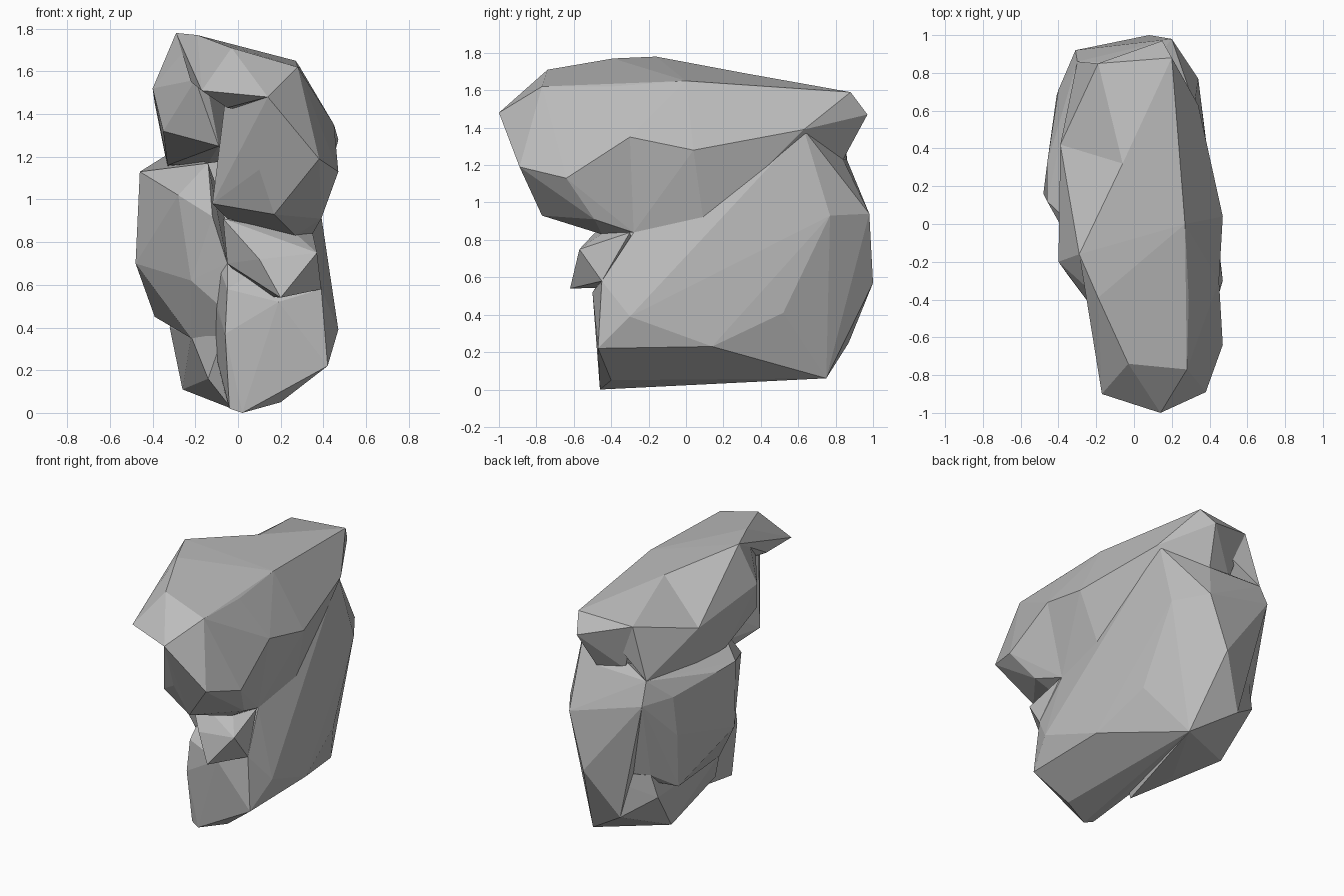
import bpy
import bmesh
from mathutils import Vector

default_cube = bpy.data.objects.get("Cube")
if default_cube:
    bpy.data.objects.remove(default_cube, do_unlink=True)

# Single stone colour
stone = bpy.data.materials.new("stone grey")
stone.use_nodes = True
stone_colour = (0.5, 0.5, 0.5, 1)
stone.diffuse_color = stone_colour
for node in stone.node_tree.nodes:
    if node.type == "BSDF_PRINCIPLED":
        node.inputs["Base Color"].default_value = stone_colour


def chiselled_block(name, corners):
    """Make a flat-sided block around its corners, given in hundredths."""
    bm = bmesh.new()
    for corner in corners:
        bm.verts.new(Vector(corner) / 100)
    hull = bmesh.ops.convex_hull(bm, input=bm.verts)
    spare = [item for item in hull["geom_interior"]
             if isinstance(item, bmesh.types.BMVert)]
    bmesh.ops.delete(bm, geom=spare, context="VERTS")
    bmesh.ops.recalc_face_normals(bm, faces=bm.faces)
    mesh = bpy.data.meshes.new(name)
    bm.to_mesh(mesh)
    bm.free()
    mesh.materials.append(stone)
    block = bpy.data.objects.new(name, mesh)
    bpy.context.collection.objects.link(block)
    return block


# Front half of the overhanging upper mass
upper_front = chiselled_block("rock", [
    (-3, -74, 171), (28, -77, 162), (29, -40, 162), (14, -100, 148),
    (38, -89, 119), (47, -64, 113), (45, -30, 135), (17, -77, 93),
    (39, -49, 91), (35, -28, 84), (27, -45, 83), (-12, -63, 98),
    (10, -84, 114), (-3, -75, 136), (-5, -40, 91), (10, 20, 150),
    (5, 20, 100)])

# Rear half of the upper mass
upper_rear = chiselled_block("upper_rear", [
    (29, -40, 162), (45, -30, 135), (35, -28, 84), (47, 4, 128),
    (36, 10, 86), (34, 63, 139), (27, 0, 165), (20, 88, 159),
    (-6, 32, 169), (-19, 85, 157), (15, 97, 147),
    (9, 84, 123), (-10, 80, 124), (-5, -20, 100), (-3, -20, 165)])

# Ledge running back from the front of the top
brow = chiselled_block("brow", [
    (-17, -90, 151), (-3, -74, 171), (14, -100, 148), (28, -77, 162),
    (-19, -39, 177), (-22, -56, 155), (-5, -84, 143), (-29, -16, 178),
    (29, -40, 162), (10, -30, 140), (-6, 32, 169), (27, 0, 165)])

# Front of the crest along the top of the side
crest_front = chiselled_block("crest_front", [
    (-19, -39, 177), (-29, -16, 178), (-20, -47, 156), (-40, -20, 152),
    (-39, 42, 145), (-33, 36, 115), (-35, -27, 132), (-33, 4, 116),
    (-14, 0, 117), (-9, -48, 125), (-6, 32, 169), (-33, 28, 150),
    (10, 20, 120)])

# Back of the crest, beyond a shallow valley
crest_rear = chiselled_block("crest_rear", [
    (-6, 32, 169), (-19, 85, 157), (-39, 42, 145), (-33, 36, 115),
    (-30, 86, 123), (10, 80, 150), (10, 20, 120)])

# Swollen side below the crest
side_bulge = chiselled_block("side_bulge", [
    (-46, 32, 113), (-46, 12, 113), (-14, -18, 117), (-48, 16, 70),
    (-39, 64, 45), (-22, -5, 35), (-41, 68, 82), (-40, 71, 109),
    (-31, 92, 108), (-29, -14, 81), (-28, -20, 102), (-22, -22, 62),
    (-12, -32, 92), (-5, -32, 70), (-5, -28, 47), (-7, -18, 34),
    (-28, 78, 55), (-22, 88, 82), (-30, 86, 123), (8, 97, 57)])

# Broad lower mass, rising at the back to meet the upper one
lower_mass = chiselled_block("lower_mass", [
    (35, -28, 84), (36, 10, 86), (34, 77, 93), (32, 63, 139),
    (9, 84, 123), (-30, 86, 123), (-31, 92, 108),
    (20, 98, 94), (8, 100, 57), (47, -30, 39), (12, 82, 41),
    (36, 52, 41), (42, 14, 23), (42, -47, 22), (39, -45, 58),
    (19, -50, 52), (-5, -45, 58), (-6, -47, 37), (2, -46, 0),
    (-4, -44, 2), (20, -40, 5), (18, 75, 6), (-11, 87, 25),
    (-5, -32, 70)])

# Undercut foot beneath the swollen side
foot = chiselled_block("foot", [
    (-32, 76, 40), (-26, 53, 11), (-22, -5, 36), (-7, -20, 36),
    (-14, -12, 16), (-3, -7, 2), (-9, 27, 5), (18, 75, 6),
    (8, 98, 56), (-28, 78, 55), (-11, 87, 25)])

# Small wedge sheltered under the overhang
front_wedge = chiselled_block("front_wedge", [
    (37, -57, 75), (10, -57, 72), (20, -62, 54), (39, -45, 58),
    (14, -46, 79), (35, -30, 84), (27, -44, 84), (-7, -42, 91),
    (-5, -38, 70), (10, -20, 55)])

# Fuse all blocks into one faceted stone
rock = upper_front
bpy.context.view_layer.objects.active = rock
for block in (upper_rear, brow, crest_front, crest_rear, side_bulge,
              lower_mass, foot, front_wedge):
    fuse = rock.modifiers.new("fuse " + block.name, "BOOLEAN")
    fuse.operation = "UNION"
    fuse.solver = "EXACT"
    fuse.object = block
    bpy.ops.object.modifier_apply(modifier=fuse.name)
    bpy.data.objects.remove(block, do_unlink=True)

for polygon in rock.data.polygons:
    polygon.use_smooth = False
